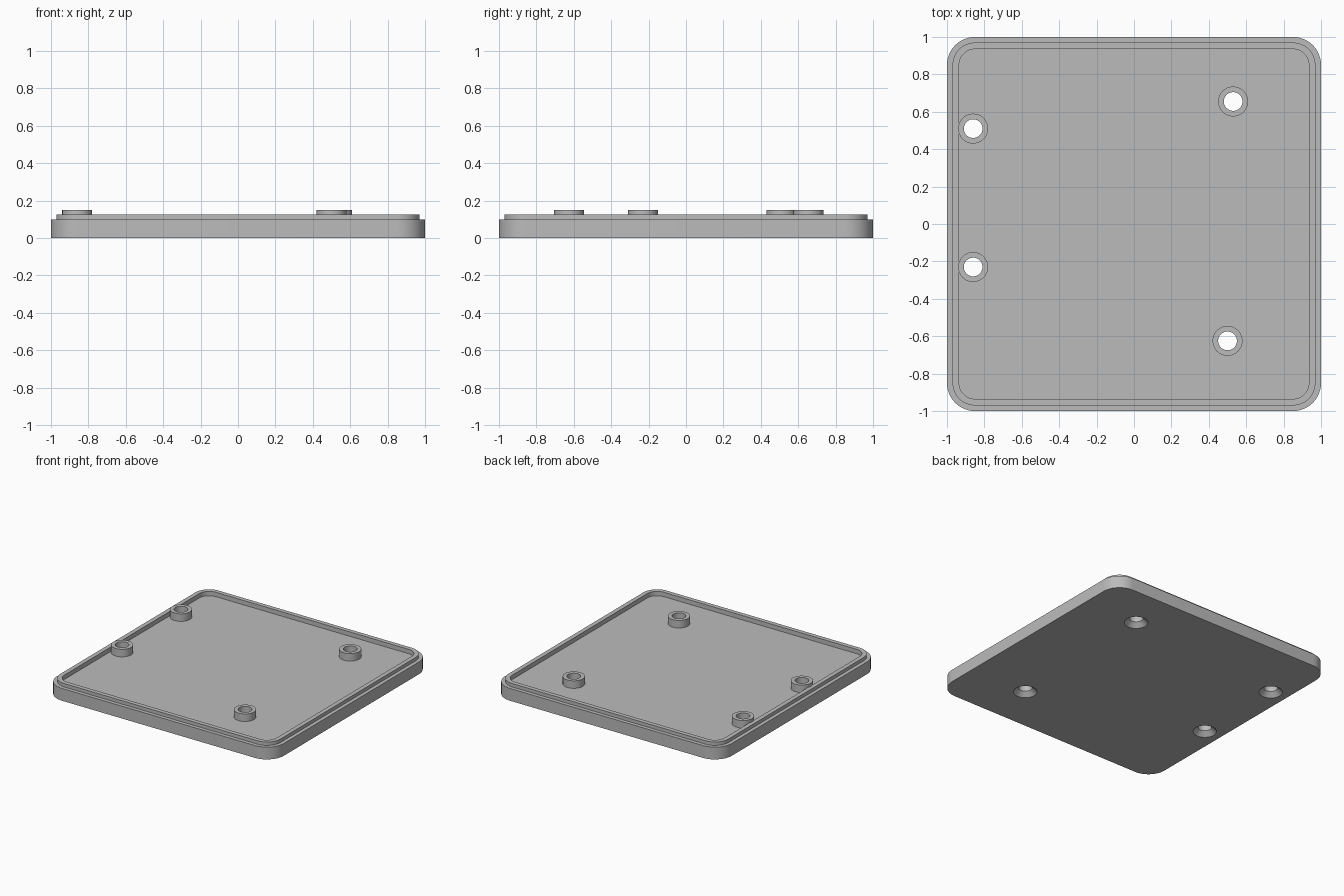
import bpy, bmesh, math

cube = bpy.data.objects.get("Cube")
if cube:
    bpy.data.objects.remove(cube, do_unlink=True)

grey = bpy.data.materials.new("plain grey")
grey.use_nodes = True
colour = (0.5, 0.5, 0.5, 1)
grey.diffuse_color = colour
grey.node_tree.nodes["Principled BSDF"].inputs["Base Color"].default_value = colour

FLOOR, BOSS_TOP = 0.09, 0.15
SCREWS = [(-0.86, 0.51), (-0.86, -0.23), (0.53, 0.655), (0.5, -0.625)]


def rounded_square(half, radius, steps=12):
    """Points of a rounded square, counter-clockwise."""
    pts = []
    for k, (sx, sy) in enumerate([(1, 1), (-1, 1), (-1, -1), (1, -1)]):
        for i in range(steps + 1):
            a = math.pi / 2 * (k + i / steps)
            pts.append((sx * (half - radius) + radius * math.cos(a),
                        sy * (half - radius) + radius * math.sin(a)))
    return pts


def circle(radius, centre, steps=48):
    return [(centre[0] + radius * math.cos(math.tau * i / steps),
             centre[1] + radius * math.sin(math.tau * i / steps)) for i in range(steps)]


def loft(name, sections):
    """Closed solid through (outline, height) sections with capped ends."""
    bm = bmesh.new()
    rings = [[bm.verts.new((x, y, z)) for x, y in pts] for pts, z in sections]
    for low, high in zip(rings, rings[1:]):
        for i in range(len(low)):
            j = (i + 1) % len(low)
            bm.faces.new((low[i], low[j], high[j], high[i]))
    bm.faces.new(rings[0][::-1])
    bm.faces.new(rings[-1])
    mesh = bpy.data.meshes.new(name)
    bm.to_mesh(mesh)
    bm.free()
    mesh.materials.append(grey)
    obj = bpy.data.objects.new(name, mesh)
    bpy.context.collection.objects.link(obj)
    return obj


def boolean(target, tool, operation):
    bpy.context.view_layer.objects.active = target
    mod = target.modifiers.new(operation, 'BOOLEAN')
    mod.operation, mod.object, mod.solver = operation, tool, 'EXACT'
    bpy.ops.object.modifier_apply(modifier=mod.name)
    bpy.data.objects.remove(tool, do_unlink=True)


# Base plate with stepped lip and shallow recess
plate = loft("cover_plate", [
    (rounded_square(1.0, 0.15), 0),
    (rounded_square(1.0, 0.15), 0.098),
    (rounded_square(0.97, 0.12), 0.098),
    (rounded_square(0.97, 0.12), 0.125),
    (rounded_square(0.935, 0.085), 0.125),
    (rounded_square(0.935, 0.085), FLOOR),
])

# Screw bosses, joined to the floor
for p in SCREWS:
    boss = loft("screw_boss", [(circle(0.08, p), FLOOR - 0.03), (circle(0.08, p), BOSS_TOP)])
    boolean(plate, boss, 'UNION')

# Through holes, countersunk from below
for p in SCREWS:
    hole = loft("screw_hole", [(circle(0.095, p), -0.01), (circle(0.05, p), 0.035),
                               (circle(0.05, p), BOSS_TOP + 0.05)])
    boolean(plate, hole, 'DIFFERENCE')

bpy.ops.object.select_all(action='DESELECT')
plate.select_set(True)
bpy.context.view_layer.objects.active = plate
bpy.ops.object.shade_smooth_by_angle(angle=math.radians(30))
